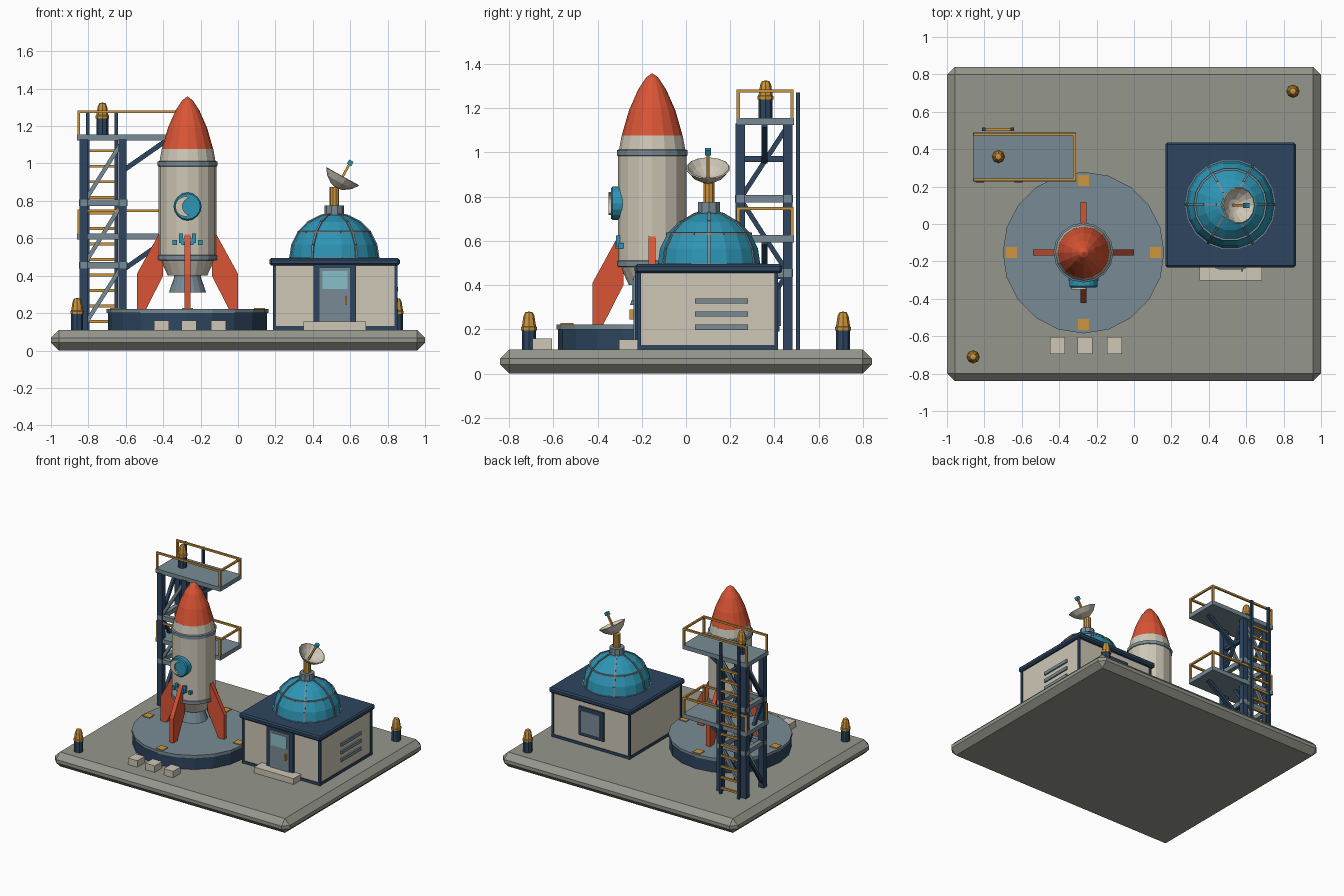
import bpy, bmesh
from math import sin, cos, pi, radians, atan2
from mathutils import Vector, Matrix

if "Cube" in bpy.data.objects:
    bpy.data.objects.remove(bpy.data.objects["Cube"])

def mat(name, c):
    m = bpy.data.materials.new(name)
    m.diffuse_color = (*c, 1)
    m.use_nodes = True
    m.node_tree.nodes["Principled BSDF"].inputs["Base Color"].default_value = m.diffuse_color
    return m

CONCRETE = mat("concrete", (.30, .305, .26))
CREAM = mat("cream", (.62, .57, .47))
RED = mat("red", (.70, .09, .035))
NAVY = mat("navy", (.026, .06, .115))
TEAL = mat("teal", (.026, .30, .46))
STEEL = mat("steel", (.19, .26, .30))
YELLOW = mat("yellow", (.61, .30, .045))
GLASS = mat("glass", (.25, .52, .58))

def finish(name, bm, m):
    bmesh.ops.recalc_face_normals(bm, faces=bm.faces)
    me = bpy.data.meshes.new(name)
    bm.to_mesh(me)
    bm.free()
    ob = bpy.data.objects.new(name, me)
    me.materials.append(m)
    bpy.context.collection.objects.link(ob)
    return ob

def box(name, x, y, z, m, bevel=0):
    bm = bmesh.new()
    bmesh.ops.create_cube(bm, size=1)
    for v in bm.verts:
        v.co = [r[0] if c < 0 else r[1] for c, r in zip(v.co, (x, y, z))]
    if bevel:
        bmesh.ops.bevel(bm, geom=bm.edges[:], offset=bevel, segments=1, affect='EDGES')
    return finish(name, bm, m)

def bars(name, pairs, w, m):
    """Square bars between pairs of points, one object."""
    bm = bmesh.new()
    for p, q in pairs:
        p, q = Vector(p), Vector(q)
        d = q - p
        up = Vector((0, 0, 1)) if abs(d.normalized().z) < .99 else Vector((0, 1, 0))
        s = d.cross(up).normalized()
        u = s.cross(d).normalized()
        rot = Matrix((s, u, d.normalized())).transposed().to_4x4()
        bmesh.ops.create_cube(bm, size=1, matrix=Matrix.Translation((p + q) / 2) @ rot
                              @ Matrix.Diagonal((w, w, d.length, 1)))
    return finish(name, bm, m)

def lathe(name, prof, n, loc, m, rot=None):
    """Spin (radius, height) points around z; ends are capped."""
    bm = bmesh.new()
    rings = []
    for r, z in prof:
        if r == 0:
            rings.append([bm.verts.new((0, 0, z))] * n)
        else:
            rings.append([bm.verts.new((r * cos(2 * pi * i / n), r * sin(2 * pi * i / n), z)) for i in range(n)])
    for a, b in zip(rings, rings[1:]):
        for i in range(n):
            j = (i + 1) % n
            bm.faces.new(list(dict.fromkeys((a[i], a[j], b[j], b[i]))))
    for r, p in ((rings[0], prof[0]), (rings[-1], prof[-1])):
        if p[0]:
            bm.faces.new(r)
    bm.transform(Matrix.Translation(loc) @ (rot or Matrix()))
    return finish(name, bm, m)

def plate(name, pts, t, mtx, m):
    """Extrude an (x, z) outline by t, centred on y."""
    bm = bmesh.new()
    f = bm.faces.new([bm.verts.new((x, -t / 2, z)) for x, z in pts])
    g = bmesh.ops.extrude_face_region(bm, geom=[f])['geom']
    bmesh.ops.translate(bm, verts=[v for v in g if isinstance(v, bmesh.types.BMVert)], vec=(0, t, 0))
    bm.transform(mtx)
    return finish(name, bm, m)

# Ground slab
box("ground_slab", (-1, 1), (-.84, .84), (0, .11), CONCRETE, .042)

# Launch pad with four markers and front blocks
PX, PY = -.27, -.153
lathe("pad_base", [(.425, .105), (.425, .205)], 20, (PX, PY, 0), NAVY)
lathe("pad_top", [(.432, .2), (.432, .222)], 20, (PX, PY, 0), STEEL)
for i in range(4):
    x, y = PX + .385 * cos(i * pi / 2), PY + .385 * sin(i * pi / 2)
    box("pad_marker", (x - .03, x + .03), (y - .03, y + .03), (.215, .228), YELLOW)
for x in (-.41, -.262, -.105):
    box("pad_step_block", (x - .04, x + .04), (-.695, -.605), (.105, .16), CREAM)

# Rocket body, nose, bands and nozzle
C = (PX, PY, 0)
lathe("rocket_body", [(.105, .40), (.142, .48), (.155, .51), (.155, .99), (.15, 1.01), (.138, 1.077)], 16, C, CREAM)
lathe("rocket_nose", [(.138, 1.075), (.105, 1.19), (.063, 1.285), (.026, 1.34), (0, 1.358)], 16, C, RED)
for z in (.497, .998):
    lathe("rocket_band", [(.150, z - .016), (.160, z - .012), (.160, z + .012), (.150, z + .016)], 16, C, STEEL)
lathe("rocket_nozzle", [(0, .38), (.06, .38), (.09, .31), (.10, .31), (.072, .39), (.072, .41), (0, .41)], 16, C, STEEL)
for i in range(4):
    plate("rocket_fin", [(.27, .22), (.222, .22), (.13, .40), (.13, .63), (.155, .62), (.27, .41)], .032,
          Matrix.Translation(C) @ Matrix.Rotation(i * pi / 2, 4, 'Z'), RED)

# Porthole with crescent and small trim blocks
FWD = Matrix.Rotation(pi / 2, 4, 'X')
lathe("porthole_rim", [(.075, -.04), (.075, .02), (.068, .028)], 16, (PX, -.312, .77), TEAL, FWD)
outer = [(.053 * cos(radians(a)), .053 * sin(radians(a))) for a in range(60, 301, 20)]
e = atan2(.046, -.004)
inner = [(.0305 + .046 * cos(2 * pi - e + (2 * e - 2 * pi) * k / 8), .046 * sin(2 * pi - e + (2 * e - 2 * pi) * k / 8))
         for k in range(1, 8)]
plate("porthole_crescent", [(x - .012, z) for x, z in outer + inner], .014, Matrix.Translation((PX, -.343, .77)), CREAM)
for s in (-1, 1):
    for dx, z0, z1, y in ((.068, .565, .59, -.30), (.035, .575, .625, -.31), (.02, .565, .6, -.314)):
        x = PX + s * dx
        box("rocket_trim_block", (x - .011, x + .011), (y - .006, -.26), (z0, z1), TEAL)

# Tower frame
TX, TY = (-.825, -.617), (.245, .46)
bars("tower_posts", [((x, y, .105), (x, y, 1.13)) for x in TX for y in TY], .044, NAVY)
levels = (.13, .455, .79, 1.12)
hor, diag_f, diag_s = [], [], []
for z in levels[1:3]:
    hor += [((-.85, y, z), (-.592, y, z)) for y in TY] + [((x, .222, z), (x, .483, z)) for x in TX]
for k, (a, b) in enumerate(zip(levels, levels[1:])):
    diag_f += [((TX[0], y, a), (TX[1], y, b)) for y in TY]
    diag_s += [((x, TY[k % 2], a), (x, TY[1 - k % 2], b)) for x in TX]
bars("tower_crossbeams", hor, .034, STEEL)
bars("tower_front_braces", diag_f, .022, STEEL)
bars("tower_side_braces", diag_s, .022, NAVY)

# Platforms, railings and support struts
for z in (.61, 1.14):
    box("tower_platform", (-.86, -.31), (.228, .488), (z - .016, z + .016), STEEL)
    bars("platform_strut", [((-.617, .355, z - .18), (-.38, .355, z - .015))], .026, NAVY)
    bars("platform_crossbeam", [((-.617, .245, z - .17), (-.617, .46, z - .17))], .026, NAVY)
    t = z + .137
    path = [(-.852, .236), (-.318, .236), (-.318, .48), (-.852, .48)]
    rail = [((*p, t), (*q, t)) for p, q in zip(path, path[1:])]
    rail += [((*p, z), (*p, t + .007)) for p in path]
    bars("platform_railing", rail, .014, YELLOW)

# Ladder on the tower's back
LX = (-.803, -.65)
bars("ladder_rails", [((x, .507, .105), (x, .507, 1.27)) for x in LX], .018, NAVY)
bars("ladder_rungs", [((LX[0], .507, .155 + .083 * i), (LX[1], .507, .155 + .083 * i)) for i in range(12)], .015, YELLOW)

# Beacons
for x, y, z in ((.85, .71, .105), (-.86, -.71, .105), (-.725, .36, 1.15)):
    lathe("beacon_base", [(.032, 0), (.032, .095)], 8, (x, y, z), NAVY)
    lathe("beacon_lamp", [(.036, .09), (.036, .105), (.032, .108), (.025, .155), (.017, .172), (0, .176)], 8, (x, y, z), YELLOW)

# Control hut
HX, HY = (.195, .845), (-.212, .408)
box("hut_walls", HX, HY, (.12, .47), CREAM)
box("hut_foundation", (.19, .85), (-.217, .413), (.105, .13), NAVY)
bars("hut_corner_trim", [((x, y, .11), (x, y, .46)) for x in HX for y in HY], .016, NAVY)
box("hut_roof", (.168, .865), (-.232, .435), (.455, .495), NAVY, .01)

# Door, step, vents and back window
box("door_frame", (.405, .63), (-.23, -.2), (.12, .46), NAVY)
box("door", (.437, .60), (-.237, -.2), (.13, .44), STEEL)
box("door_window", (.452, .585), (-.243, -.2), (.33, .425), GLASS)
box("door_handle", (.572, .582), (-.255, -.23), (.245, .29), YELLOW)
box("door_step", (.35, .685), (-.303, -.2), (.105, .155), CREAM)
for z in (.21, .27, .328):
    box("wall_vent", (.83, .856), (.04, .28), (z - .012, z + .012), STEEL)
box("back_window_frame", (.41, .62), (.39, .422), (.19, .41), NAVY)
box("back_window", (.435, .595), (.39, .43), (.215, .385), STEEL)

# Dome with ribs and rings
D = Vector((.515, .104, .492))
R, H = .236, .24
lat = [radians(a) for a in (0, 18, 36, 54, 72, 84)]
lathe("dome", [(R * cos(a), H * sin(a)) for a in lat], 18, D, TEAL)
def on_dome(a, b):
    return D + Vector((R * cos(a) * cos(b), R * cos(a) * sin(b), H * sin(a)))
bars("dome_ribs", [(on_dome(a, k * pi / 3), on_dome(c, k * pi / 3))
                   for k in range(6) for a, c in zip(lat, lat[1:])], .012, STEEL)
bars("dome_rings", [(on_dome(a, k * pi / 9), on_dome(a, (k + 1) * pi / 9))
                    for a in (lat[0], lat[2]) for k in range(18)], .011, STEEL)

# Antenna mast and tilted dish
lathe("mast_collar", [(.052, .72), (.052, .775)], 10, (.515, .104, 0), STEEL)
lathe("mast", [(.026, .77), (.026, .875)], 10, (.515, .104, 0), YELLOW)
T = Matrix.Rotation(radians(29), 4, 'Y')
P = Vector((.525, .1, .868))
lathe("dish", [(0, 0), (.035, .008), (.075, .036), (.1, .07), (.094, .073), (.07, .046), (.033, .019), (0, .012)], 14, P, CREAM, T)
tip = P + T.to_3x3() @ Vector((0, 0, .155))
bars("dish_feed", [(P, tip)], .013, YELLOW)
bars("dish_receiver", [(tip - Vector((.006, 0, .011)), tip + Vector((.006, 0, .011)))], .027, TEAL)
